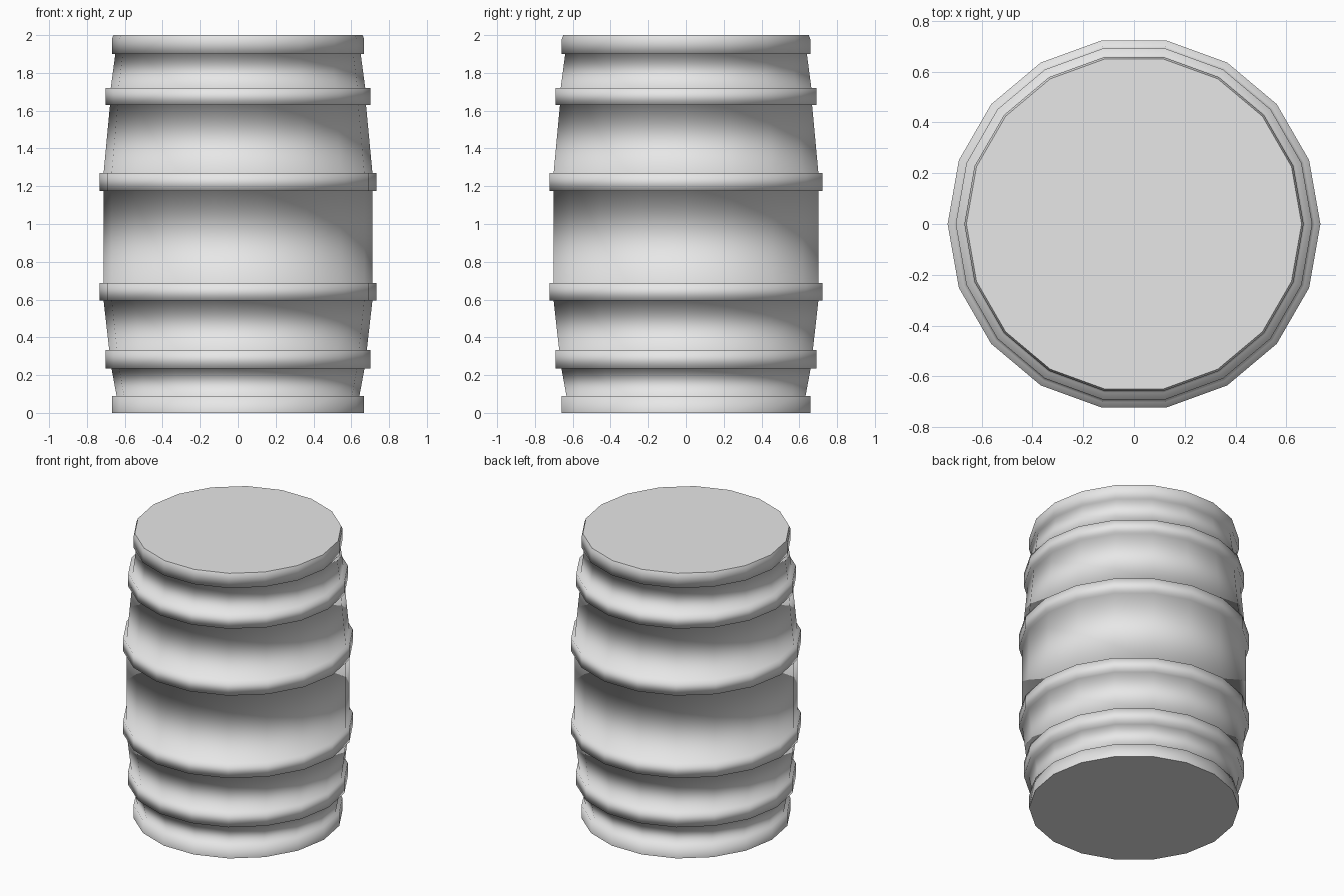
import bpy, bmesh, math

SIDES = 18

cube = bpy.data.objects.get("Cube")
if cube:
    bpy.data.objects.remove(cube, do_unlink=True)

# Single plain grey
grey = bpy.data.materials.new("plain_grey")
grey.use_nodes = True
colour = (0.8, 0.8, 0.8, 1)
grey.diffuse_color = colour
grey.node_tree.nodes["Principled BSDF"].inputs["Base Color"].default_value = colour


def band(radius, low, high):
    """Straight raised hoop."""
    return [(radius, low), (radius, high)]


# Side profile from foot to lid: (radius, height), staves between hoops
profile = (
    band(0.668, 0, 0.09) + [(0.643, 0.09), (0.67, 0.235)]
    + band(0.702, 0.235, 0.333) + [(0.682, 0.333), (0.712, 0.595)]
    + band(0.734, 0.595, 0.687) + band(0.712, 0.687, 1.175)
    + band(0.734, 1.175, 1.27) + [(0.712, 1.27), (0.678, 1.63)]
    + band(0.702, 1.63, 1.72) + [(0.674, 1.72), (0.65, 1.9)]
    + band(0.668, 1.9, 1.98) + [(0.66, 2)]
)

# Lathe the barrel shell, then close the foot and the lid
bm = bmesh.new()
rings = []
for radius, z in profile:
    angles = [math.tau * i / SIDES for i in range(SIDES)]
    rings.append([bm.verts.new((radius * math.cos(a), radius * math.sin(a), z))
                  for a in angles])
for lower, upper in zip(rings, rings[1:]):
    for i in range(SIDES):
        j = (i + 1) % SIDES
        bm.faces.new((lower[i], lower[j], upper[j], upper[i])).smooth = True
for disc in (rings[0][::-1], rings[-1]):
    face = bm.faces.new(disc)
    for edge in face.edges:
        edge.smooth = False

mesh = bpy.data.meshes.new("barrel")
bm.to_mesh(mesh)
bm.free()
mesh.materials.append(grey)
bpy.context.collection.objects.link(bpy.data.objects.new("barrel", mesh))
